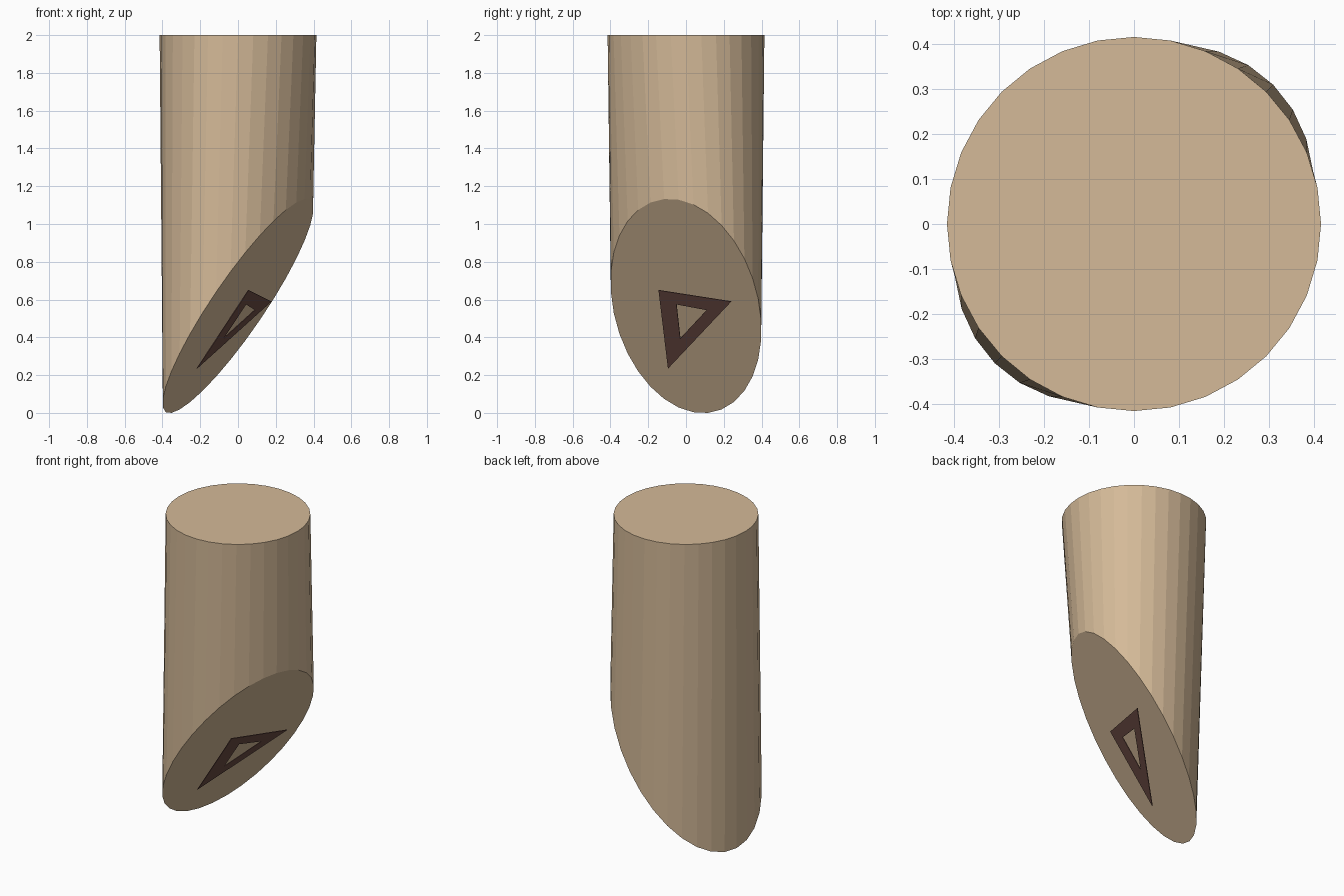
import bpy, bmesh, math

if "Cube" in bpy.data.objects:
    bpy.data.objects.remove(bpy.data.objects["Cube"])

SIDES = 32
TOP_R = 0.415
LONG_R, SHORT_R = 0.437, 0.358      # lower ellipse along the two diagonals
SLOPE_X, SLOPE_Y, MID_Z = 1.411, -0.598, 0.567


def material(name, rgb):
    m = bpy.data.materials.new(name)
    m.diffuse_color = (*rgb, 1)
    m.use_nodes = True
    m.node_tree.nodes["Principled BSDF"].inputs["Base Color"].default_value = m.diffuse_color
    return m


def make_object(name, bm, mat):
    bmesh.ops.recalc_face_normals(bm, faces=bm.faces)
    mesh = bpy.data.meshes.new(name)
    bm.to_mesh(mesh)
    bm.free()
    mesh.materials.append(mat)
    ob = bpy.data.objects.new(name, mesh)
    bpy.context.collection.objects.link(ob)
    return ob


wood = material("pale wood", (0.66, 0.49, 0.315))
dark = material("dark brown", (0.147, 0.07, 0.056))

# Post: round top lofted down to a slanted elliptical cut
bm = bmesh.new()
top, cut = [], []
for i in range(SIDES):
    t = 2 * math.pi * i / SIDES
    top.append(bm.verts.new((TOP_R * math.cos(t), TOP_R * math.sin(t), 2)))
    u = LONG_R * math.cos(t - math.pi / 4)
    v = SHORT_R * math.sin(t - math.pi / 4)
    x, y = (u - v) / math.sqrt(2), (u + v) / math.sqrt(2)
    cut.append(bm.verts.new((x, y, MID_Z + SLOPE_X * x + SLOPE_Y * y)))
low = min(v.co.z for v in cut)
for v in cut:
    v.co.z -= low
for i in range(SIDES):
    j = (i + 1) % SIDES
    bm.faces.new((cut[i], cut[j], top[j], top[i]))
bm.faces.new(top)
bm.faces.new(cut[::-1])
make_object("post", bm, wood)

# Triangular inlay frame lying parallel to the cut, just outside it
outer = [(-0.145, 0.65), (-0.095, 0.235), (0.24, 0.59)]
inner = [(-0.05, 0.575), (-0.03, 0.395), (0.11, 0.545)]
INLAY_Z = MID_Z - low - 0.08


def on_cut(y, z):
    return ((z - INLAY_Z - SLOPE_Y * y) / SLOPE_X, y, z)


bm = bmesh.new()
o = [bm.verts.new(on_cut(*p)) for p in outer]
n = [bm.verts.new(on_cut(*p)) for p in inner]
for i in range(3):
    j = (i + 1) % 3
    bm.faces.new((o[i], o[j], n[j], n[i]))
frame = make_object("triangle_inlay", bm, dark)
solid = frame.modifiers.new("thickness", 'SOLIDIFY')
solid.thickness = 0.004
solid.offset = 0
